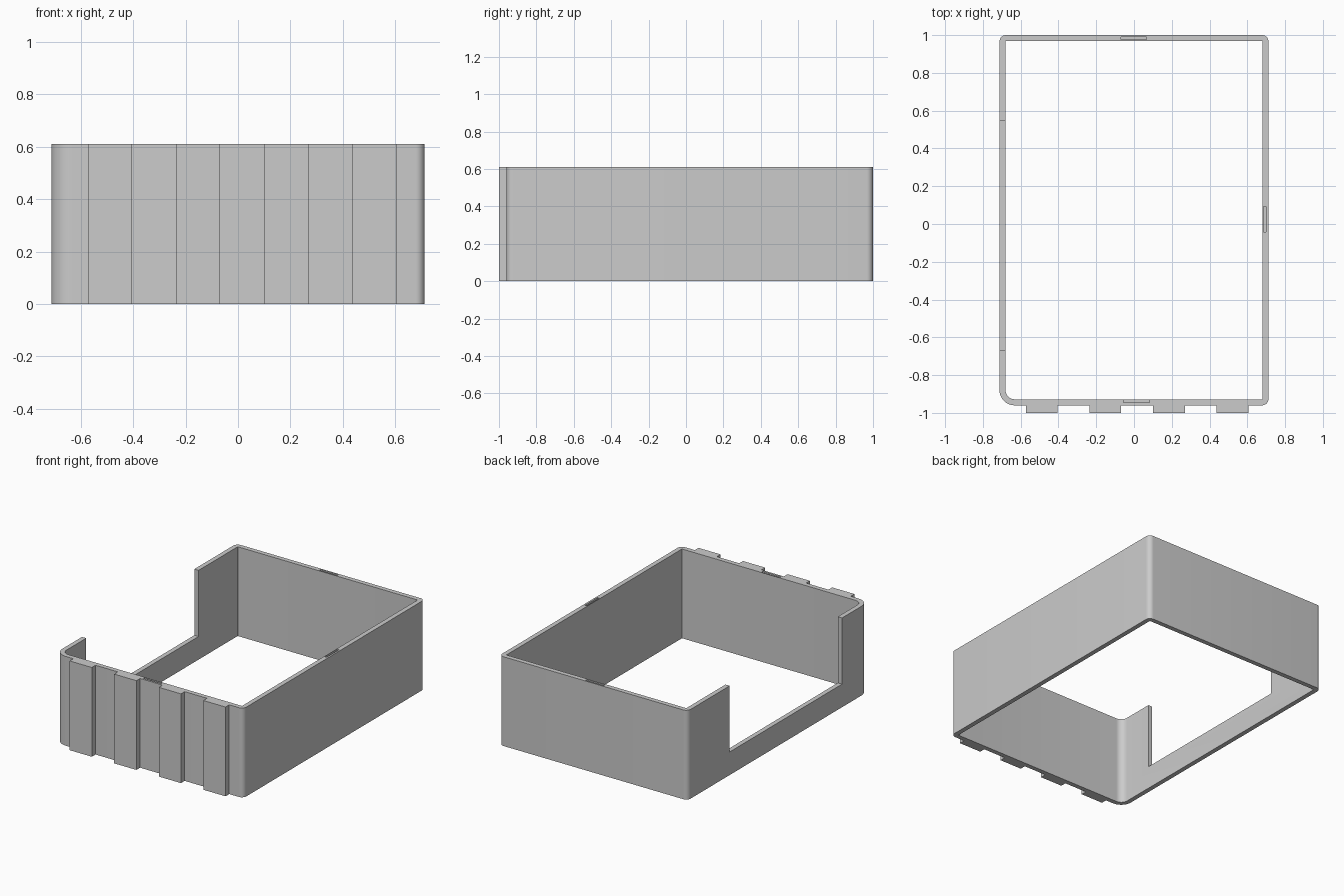
import bpy, bmesh, math
from mathutils import Vector

cube = bpy.data.objects.get("Cube")
if cube:
    bpy.data.objects.remove(cube)

HEIGHT = 0.61
WALL = 0.032
X0, X1, Y0, Y1 = -0.712, 0.712, -0.96, 1.0

grey = bpy.data.materials.new("plain grey")
grey.use_nodes = True
colour = (0.6, 0.6, 0.6, 1)
grey.diffuse_color = colour
grey.node_tree.nodes["Principled BSDF"].inputs["Base Color"].default_value = colour


def make_object(name, bm):
    bmesh.ops.recalc_face_normals(bm, faces=bm.faces)
    mesh = bpy.data.meshes.new(name)
    bm.to_mesh(mesh)
    bm.free()
    mesh.materials.append(grey)
    obj = bpy.data.objects.new(name, mesh)
    bpy.context.collection.objects.link(obj)
    return obj


def make_box(name, x, y, z):
    bm = bmesh.new()
    bmesh.ops.create_cube(bm, size=1)
    for v in bm.verts:
        v.co = Vector(lo + (c + 0.5) * (hi - lo) for c, (lo, hi) in zip(v.co, (x, y, z)))
    return make_object(name, bm)


def rounded_outline(inset, steps=10):
    """Outline of the wall; the front corner at -x has the larger radius."""
    corners = ((X0, Y0, 0.08, 180), (X1, Y0, 0.034, 270),
               (X1, Y1, 0.034, 0), (X0, Y1, 0.034, 90))
    points = []
    for x, y, radius, start in corners:
        cx = x + math.copysign(radius, -x)
        cy = y + math.copysign(radius, -y)
        r = radius - inset
        for i in range(steps + 1):
            a = math.radians(start + 90 * i / steps)
            points.append((cx + r * math.cos(a), cy + r * math.sin(a)))
    return points


def cut(target, cutter):
    mod = target.modifiers.new(cutter.name, 'BOOLEAN')
    mod.operation = 'DIFFERENCE'
    mod.solver = 'EXACT'
    mod.object = cutter
    cutter.hide_render = True
    bpy.context.view_layer.objects.active = target
    bpy.ops.object.modifier_apply(modifier=mod.name)
    bpy.data.objects.remove(cutter)


# Open rectangular frame with rounded corners
bm = bmesh.new()
rings = [[bm.verts.new((x, y, z)) for x, y in rounded_outline(inset)]
         for inset, z in ((0, 0), (0, HEIGHT), (WALL, HEIGHT), (WALL, 0))]
for k, ring in enumerate(rings):
    above = rings[(k + 1) % 4]
    for i in range(len(ring)):
        j = (i + 1) % len(ring)
        bm.faces.new((ring[i], ring[j], above[j], above[i]))
frame = make_object("wall_frame", bm)

# Wide opening in the side wall
cut(frame, make_box("side_opening", (X0 - 0.1, X0 + 0.1), (-0.668, 0.545), (0.158, 1)))

# Narrow blind slots in the top rim
slot_z = (HEIGHT - 0.05, HEIGHT + 0.05)
cut(frame, make_box("back_slot", (-0.07, 0.065), (0.976, 0.991), slot_z))
cut(frame, make_box("front_slot", (-0.055, 0.082), (-0.946, -0.931), slot_z))
cut(frame, make_box("side_slot", (0.685, 0.7), (-0.043, 0.093), slot_z))

# Four upright ribs on the front wall
for i in range(4):
    left = -0.573 + i * 0.337
    make_box(f"front_rib_{i + 1}", (left, left + 0.168), (-1, Y0 + 0.004), (0, HEIGHT))

# Smooth rounded corners, crisp edges
bpy.ops.object.select_all(action='DESELECT')
frame.select_set(True)
bpy.context.view_layer.objects.active = frame
bpy.ops.object.shade_smooth_by_angle(angle=math.radians(30))
